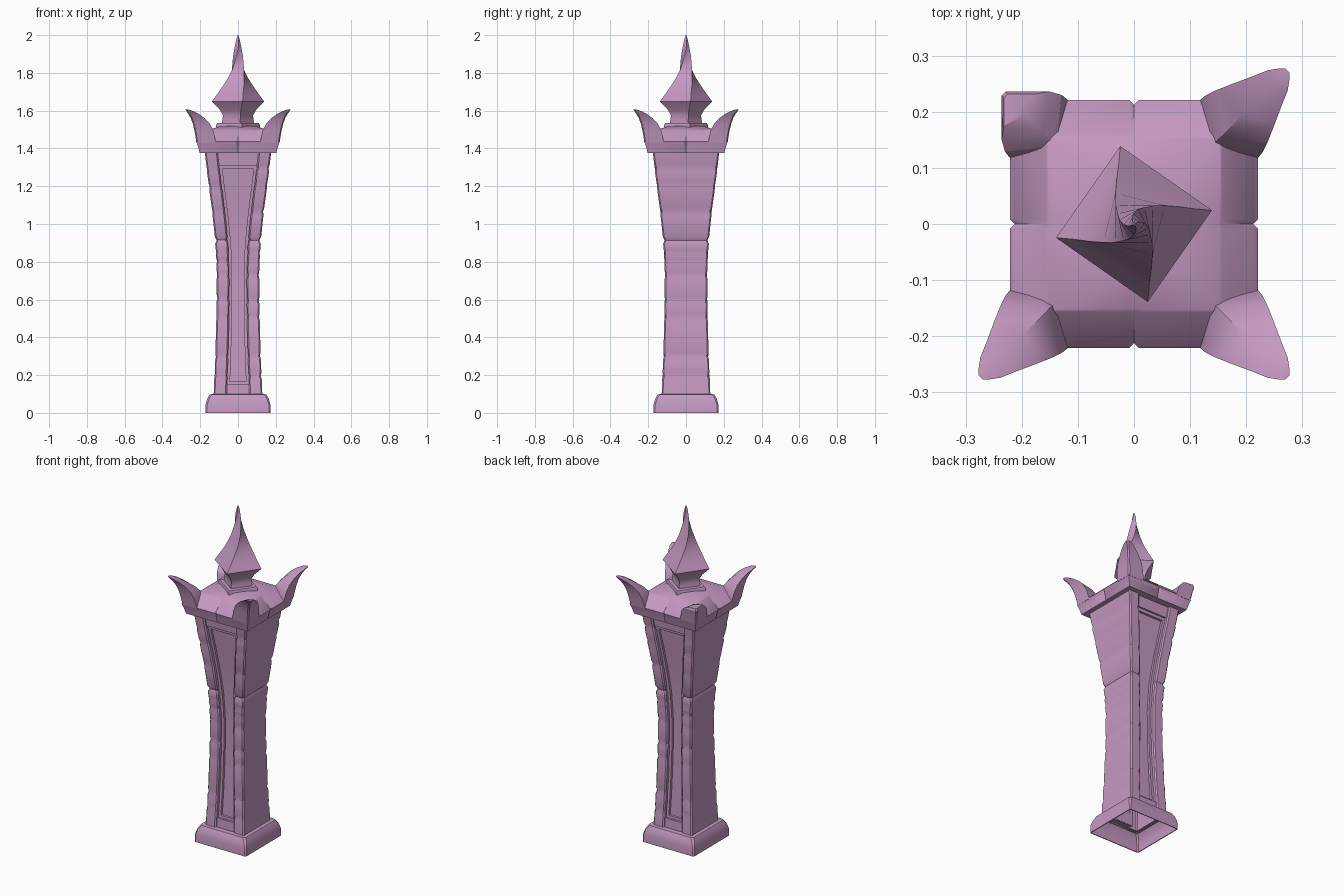
import bpy, bmesh, math, random

if "Cube" in bpy.data.objects:
    bpy.data.objects.remove(bpy.data.objects["Cube"])
random.seed(4)


def loft(name, rings, bottom=True, top=True, closed=True, loop=False):
    """Skin a list of equal-length point rings; open strips keep their winding."""
    bm = bmesh.new()
    vs = [[bm.verts.new(p) for p in r] for r in rings]
    n = len(rings[0])
    for lo, hi in zip(vs, vs[1:] + vs[:1] if loop else vs[1:]):
        for i in range(n if closed else n - 1):
            j = (i + 1) % n
            bm.faces.new((lo[i], lo[j], hi[j], hi[i]))
    if bottom:
        bm.faces.new(vs[0][::-1])
    if top:
        bm.faces.new(vs[-1])
    if closed:
        bmesh.ops.recalc_face_normals(bm, faces=bm.faces[:])
    me = bpy.data.meshes.new(name)
    bm.to_mesh(me)
    bm.free()
    ob = bpy.data.objects.new(name, me)
    bpy.context.collection.objects.link(ob)
    mat = bpy.data.materials.get("mauve_stone") or bpy.data.materials.new("mauve_stone")
    mat.diffuse_color = (0.56, 0.32, 0.54, 1)
    mat.use_nodes = True
    mat.node_tree.nodes["Principled BSDF"].inputs["Base Color"].default_value = mat.diffuse_color
    me.materials.append(mat)
    return ob


def curve(table, z):
    """Interpolated value of a (z, value) profile."""
    z = min(max(z, table[0][0]), table[-1][0])
    for (z0, a), (z1, b) in zip(table, table[1:]):
        if z <= z1:
            return a + (b - a) * (z - z0) / (z1 - z0)


def rect(x0, x1, y0, y1, z):
    return [(x0, y0, z), (x1, y0, z), (x1, y1, z), (x0, y1, z)]


def chamfered(h, c, z):
    """Square ring with clipped corners."""
    k = h - c
    return [(h, -k, z), (h, k, z), (k, h, z), (-k, h, z),
            (-h, k, z), (-h, -k, z), (-k, -h, z), (k, -h, z)]


def notched(h, d, z):
    """Square ring with a small V nick in the middle of each side."""
    pts = []
    for q in range(4):
        c, s = round(math.cos(q * math.pi / 2)), round(math.sin(q * math.pi / 2))
        for x, y in ((h, -0.008), (h - d, 0), (h, 0.008), (h, h)):
            pts.append((x * c - y * s, x * s + y * c, z))
    return pts


# Shaft profiles: outer half width, and inner edge of the side walls
OUTER = [(0.1, .129), (0.3, .121), (0.5, .115), (0.75, .113), (0.9, .121),
         (1.0, .129), (1.15, .148), (1.28, .165), (1.38, .176)]
INNER = [(0.1, .060), (0.3, .052), (0.55, .046), (0.75, .046), (0.9, .052),
         (1.1, .073), (1.25, .093), (1.38, .108)]
ZS = [0.155 + i * (1.305 - 0.155) / 14 for i in range(15)]

# Plinth: a thin shell open underneath
loft("plinth", [chamfered(h, c, z) for h, c, z in (
    (.122, .004, .096), (.140, .008, .094), (.156, .008, .07), (.166, .006, .04), (.166, .006, 0),
    (.171, .006, 0), (.171, .008, .045), (.163, .01, .075), (.150, .012, .098),
    (.122, .006, .1))], bottom=False, top=False, loop=True)

# Weathered stone side walls with worn horizontal courses
for side, label in ((-1, "left"), (1, "right")):
    courses = [0.2, 0.3, 0.5, 0.6, 0.73, 0.8, 0.85, 0.92, 1.06, 1.2, 1.29]
    levels = [(0.09, 0)]
    for z in courses:
        z += side * random.uniform(-.008, .008)
        d = .009 if z > .9 and z < .95 else random.choice((.002, .004, .005))
        levels += [(z - .02, 0), (z, d), (z + .018, .001)]
    levels.append((1.38, 0))
    rings = []
    for z, d in levels:
        h = curve(OUTER, z) - d
        w = curve(INNER, z) + d * .7
        c = .007
        ring = [(w, -h + .042), (w, -h + c), (w + c, -h), (h - c, -h), (h, -h + c),
                (h, h - c), (h - c, h), (w + c, h), (w, h - c), (w, h - .042)]
        rings.append([(side * x, y, z) for x, y in ring[::side]])
    loft(label + "_wall", rings, bottom=False, top=False, closed=False)

# Recessed panels, raised rims, sills and lintels on both faces
for f, face in ((-1, "front"), (1, "back")):
    loft(face + "_panel", [[(f * w, f * h, z), (-f * w, f * h, z)] for z in [.09] + ZS + [1.38]
                           for w, h in [(curve(INNER, z) + .004, curve(OUTER, z) - .038)]],
         bottom=False, top=False, closed=False)
    for s, label in ((-1, "left"), (1, "right")):
        rings = []
        for z in ZS:
            w, h = curve(INNER, z), curve(OUTER, z)
            rings.append(rect(s * (w - .015), s * (w + .003),
                              f * (h - .04), f * (h - .024), z))
        loft(f"{face}_{label}_rim", rings)
    for name, z0, z1, gap in (("sill", .095, .152, .012), ("sill_rim", .15, .166, .024),
                              ("top_rim", 1.292, 1.31, .024), ("lintel", 1.31, 1.38, .014)):
        loft(f"{face}_{name}", [
            rect(-w, w, f * (h - .04), f * (h - gap), z) for z in (z0, z1)
            for w, h in [(curve(INNER, z) + .004, curve(OUTER, z))]])

# Flared cap with a sloped parapet and shallow roof
loft("cap", [notched(h, d, z) for h, d, z in (
    (.203, .003, 1.375), (.212, .006, 1.41), (.221, .009, 1.437), (.214, .007, 1.445),
    (.157, .002, 1.497), (.152, .001, 1.50), (.085, 0, 1.52))])

# Corner horns sweeping outward: height, outer corner, wing, inner ridge
HORN = [(1.432, .2205, .117, .123), (1.49, .230, .129, .138),
        (1.53, .239, .148, .163), (1.56, .250, .176, .195), (1.583, .262, .208, .224),
        (1.598, .274, .238, .248), (1.605, .277, .258, .262)]


def horn(name, sx, sy, levels, lean=0):
    rings = []
    for z, a, b, e in levels:
        ring = [(e, e), (a, b), (a, a - .007), (a - .007, a), (b, a)]
        rings.append([(sx * x, sy * y, z) for x, y in ring])
    # slanted break on the last ring
    rings[-1] = [(x, y, z + lean * (abs(x) - abs(y))) for x, y, z in rings[-1]]
    loft(name, rings)


for sx, sy, label in ((-1, -1, "front_left"), (1, -1, "front_right"), (1, 1, "back_right")):
    horn(label + "_horn", sx, sy, HORN)
horn("broken_back_left_horn", -1, 1, HORN[:2] + [(1.515, .236, .150, .165),
                                                 (1.53, .232, .175, .195)], .1)


# Twisted four-sided finial on a thin collar
def diamond(r, deg, z):
    return [(r * math.cos(math.radians(deg + 90 * k)),
             r * math.sin(math.radians(deg + 90 * k)), z) for k in range(4)]


loft("collar", [diamond(r, 10, z) for r, z in (
    (.118, 1.49), (.118, 1.525), (.112, 1.534), (.09, 1.536))])
SPIRE = [(.088, 8, 1.52), (.084, 8, 1.55), (.080, 9, 1.575), (.098, 9, 1.605), (.141, 10, 1.648),
         (.112, 14, 1.69), (.086, 21, 1.73), (.064, 31, 1.77), (.047, 44, 1.81),
         (.035, 58, 1.85), (.027, 74, 1.89), (.019, 92, 1.93), (.012, 108, 1.965),
         (.006, 118, 1.99), (.002, 122, 2.0)]
loft("finial_spire", [diamond(*p) for p in SPIRE])

# Soft shading with crisp edges
bpy.ops.object.select_all(action='SELECT')
bpy.context.view_layer.objects.active = bpy.data.objects["cap"]
bpy.ops.object.shade_smooth_by_angle(angle=math.radians(30))
